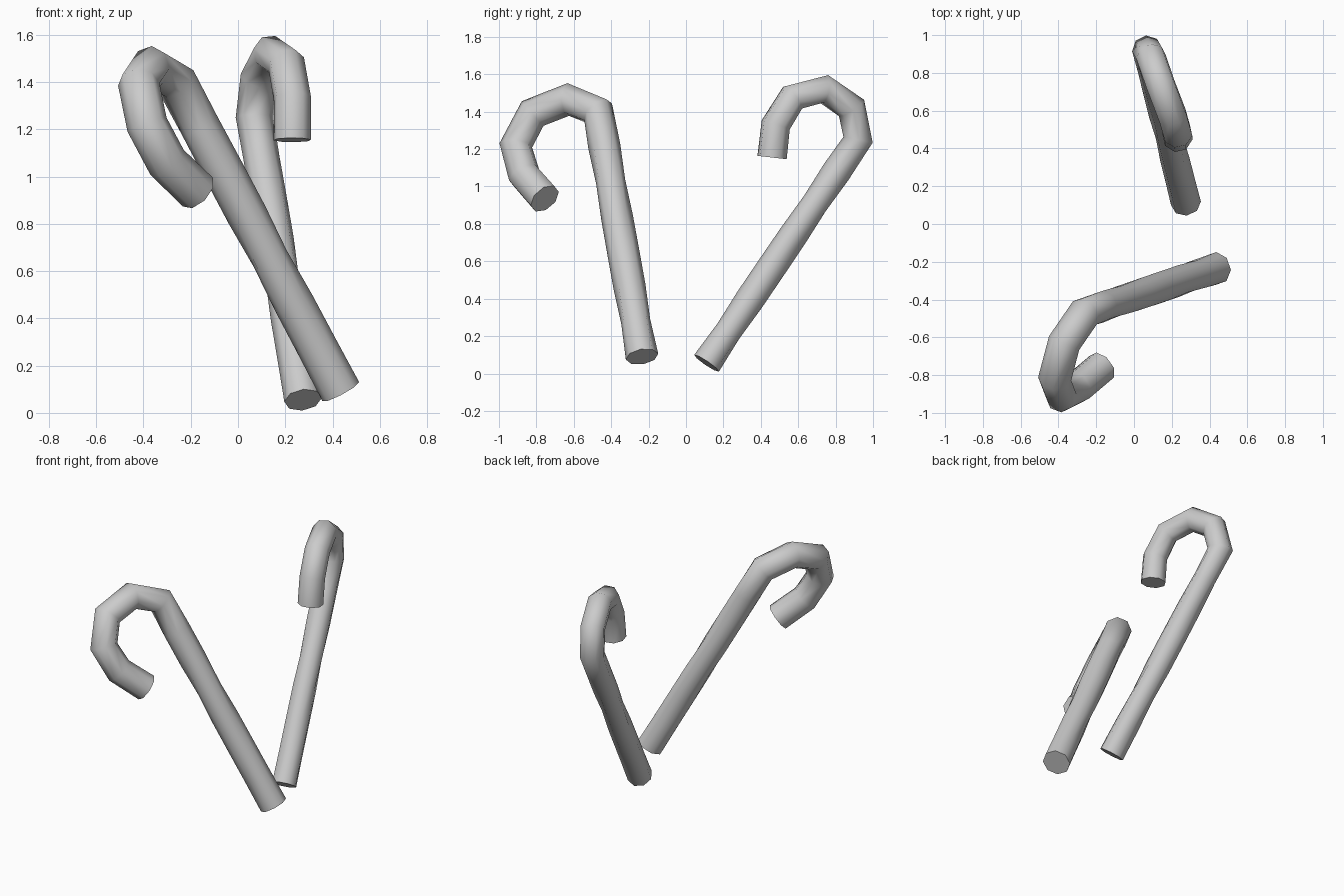
import bpy, bmesh, math
from mathutils import Vector

cube = bpy.data.objects.get("Cube")
if cube:
    bpy.data.objects.remove(cube, do_unlink=True)

SIDES = 8
SHAFT_RINGS = 7

grey = bpy.data.materials.new("light grey")
grey.use_nodes = True
colour = (0.6, 0.6, 0.6, 1)
grey.diffuse_color = colour
grey.node_tree.nodes["Principled BSDF"].inputs["Base Color"].default_value = colour


def cane(name, foot, hook, radius):
    """Eight-sided tube: a lightly grooved straight shaft and a faceted hook."""
    foot, hook = Vector(foot), [Vector(p) for p in hook]
    shaft = [foot.lerp(hook[0], i / SHAFT_RINGS) for i in range(SHAFT_RINGS)]
    path = shaft + hook
    last = len(path) - 1
    bm = bmesh.new()
    rings = []
    normal = tangent = None
    for i, p in enumerate(path):
        before = (p - path[max(i - 1, 0)]).normalized()
        after = (path[min(i + 1, last)] - p).normalized()
        new_tangent = (before + after).normalized()
        # Carry the ring frame along the path without twisting it
        if normal is None:
            normal = new_tangent.orthogonal().normalized()
        else:
            normal = tangent.rotation_difference(new_tangent) @ normal
        tangent = new_tangent
        side = tangent.cross(normal)
        ring = []
        for k in range(SIDES):
            a = math.tau * k / SIDES
            r = radius
            # Shallow spiral groove on the shaft
            if 0 < i < SHAFT_RINGS:
                r *= 0.98 - 0.09 * max(0, math.cos(2 * a - i * 1.6))
            ring.append(bm.verts.new(p + r * (math.cos(a) * normal + math.sin(a) * side)))
        rings.append(ring)
    for low, high in zip(rings, rings[1:]):
        for k in range(SIDES):
            n = (k + 1) % SIDES
            bm.faces.new((low[k], low[n], high[n], high[k]))
    # Flat ends
    bm.faces.new(rings[0][::-1])
    bm.faces.new(rings[-1])
    bmesh.ops.recalc_face_normals(bm, faces=bm.faces)
    mesh = bpy.data.meshes.new(name)
    bm.to_mesh(mesh)
    bm.free()
    mesh.materials.append(grey)
    obj = bpy.data.objects.new(name, mesh)
    bpy.context.collection.objects.link(obj)
    bpy.ops.object.select_all(action="DESELECT")
    obj.select_set(True)
    bpy.context.view_layer.objects.active = obj
    bpy.ops.object.shade_smooth_by_angle(angle=math.radians(50))


cane("front_cane", (0.435, -0.235, 0.09),
     [(-0.26, -0.47, 1.4), (-0.37, -0.63, 1.465), (-0.42, -0.82, 1.39),
      (-0.385, -0.91, 1.22), (-0.3, -0.865, 1.06), (-0.17, -0.755, 0.935)], 0.088)

cane("back_cane", (0.275, 0.11, 0.055),
     [(0.07, 0.92, 1.25), (0.09, 0.885, 1.42), (0.14, 0.74, 1.52),
      (0.205, 0.57, 1.475), (0.23, 0.48, 1.33), (0.23, 0.46, 1.155)], 0.08)
